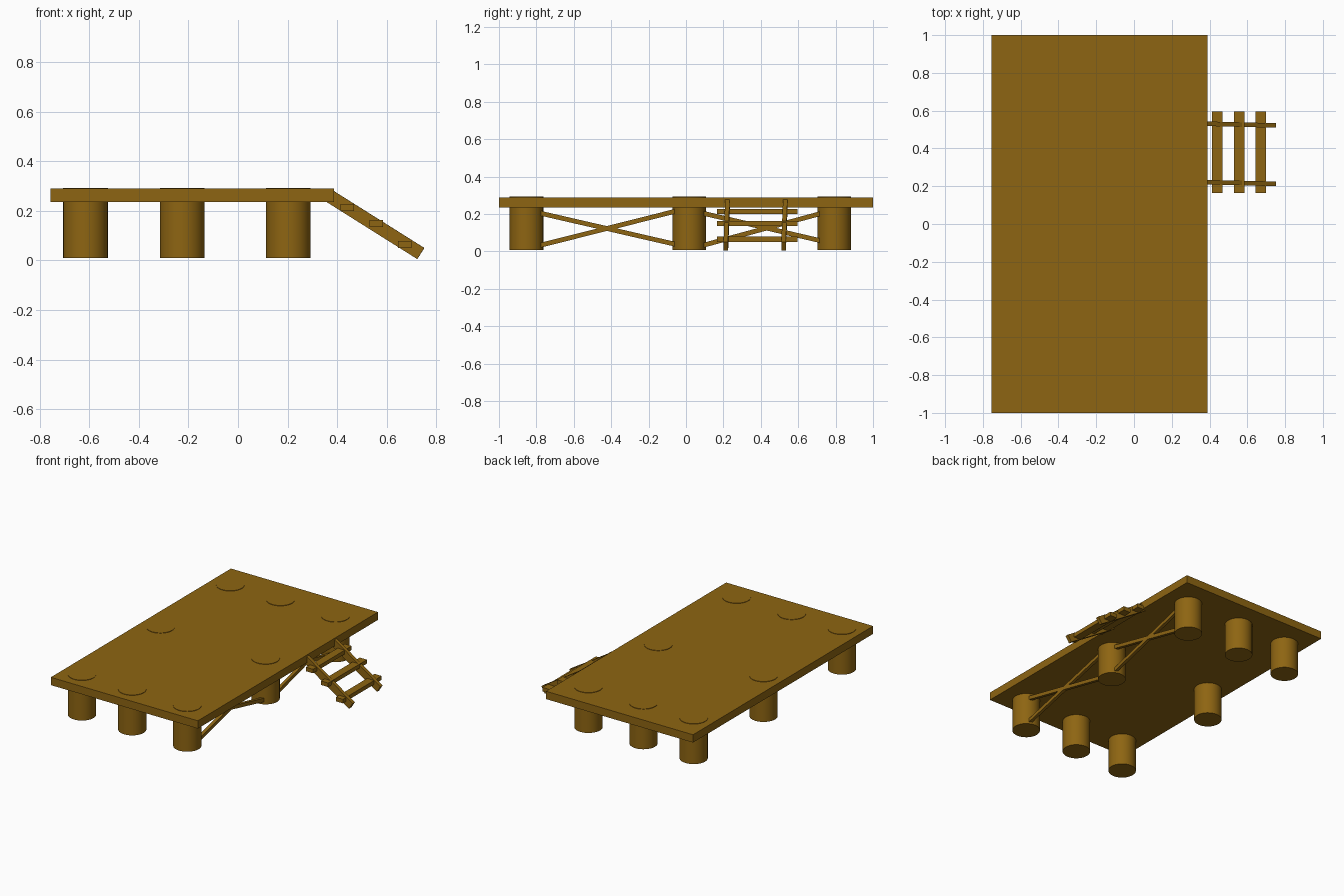
import bpy
from mathutils import Vector, Matrix

if "Cube" in bpy.data.objects:
    bpy.data.objects.remove(bpy.data.objects["Cube"])

wood = bpy.data.materials.new("brown_wood")
wood.diffuse_color = (0.27, 0.13, 0.006, 1)
wood.use_nodes = True
wood.node_tree.nodes["Principled BSDF"].inputs["Base Color"].default_value = wood.diffuse_color


def finish(name):
    ob = bpy.context.object
    ob.name = name
    ob.data.materials.append(wood)
    return ob


def box(name, lo, hi):
    lo, hi = Vector(lo), Vector(hi)
    bpy.ops.mesh.primitive_cube_add(size=1, location=(lo + hi) / 2)
    ob = finish(name)
    ob.scale = hi - lo
    return ob


def beam(name, a, b, width, depth):
    """Rectangular beam from a to b, its depth lying in the vertical plane."""
    a, b = Vector(a), Vector(b)
    along = (b - a).normalized()
    side = along.cross(Vector((0, 0, 1))).normalized()
    up = side.cross(along)
    bpy.ops.mesh.primitive_cube_add(size=1)
    ob = finish(name)
    rot = Matrix((along, side, up)).transposed().to_4x4()
    scale = Matrix.Diagonal(((b - a).length, width, depth, 1))
    ob.matrix_world = Matrix.Translation((a + b) / 2) @ rot @ scale
    return ob


# Deck
box("deck", (-0.755, -1, 0.235), (0.388, 1, 0.29))

# Posts around the edge, tops just proud of the deck
for i, x in enumerate((-0.615, -0.225, 0.203)):
    for j, y in enumerate((-0.853, 0.017, 0.793)):
        if i == 1 and j == 1:
            continue
        bpy.ops.mesh.primitive_cylinder_add(vertices=32, radius=0.09, depth=0.284,
                                            location=(x, y, 0.151))
        finish(f"post_{i}_{j}")
        bpy.ops.object.shade_smooth_by_angle()

# Crossed braces between the posts on the ladder side
bays = (((-0.78, 0.205), (-0.05, 0.037)), ((-0.78, 0.033), (-0.05, 0.217)),
        ((0.08, 0.207), (0.735, 0.054)), ((0.08, 0.03), (0.735, 0.207)))
for k, (p, q) in enumerate(bays):
    beam(f"brace_{k}", (0.235, *p), (0.235, *q), 0.022, 0.025)

# Ladder rails
for k, y in enumerate((0.222, 0.531)):
    beam(f"ladder_rail_{k}", (0.373, y, 0.257), (0.737, y - 0.009, 0.028), 0.024, 0.053)

# Ladder rungs
for k, (x, z) in enumerate(((0.44, 0.214), (0.558, 0.149), (0.672, 0.065))):
    beam(f"ladder_rung_{k}", (x, 0.165, z), (x, 0.595, z), 0.055, 0.028)
